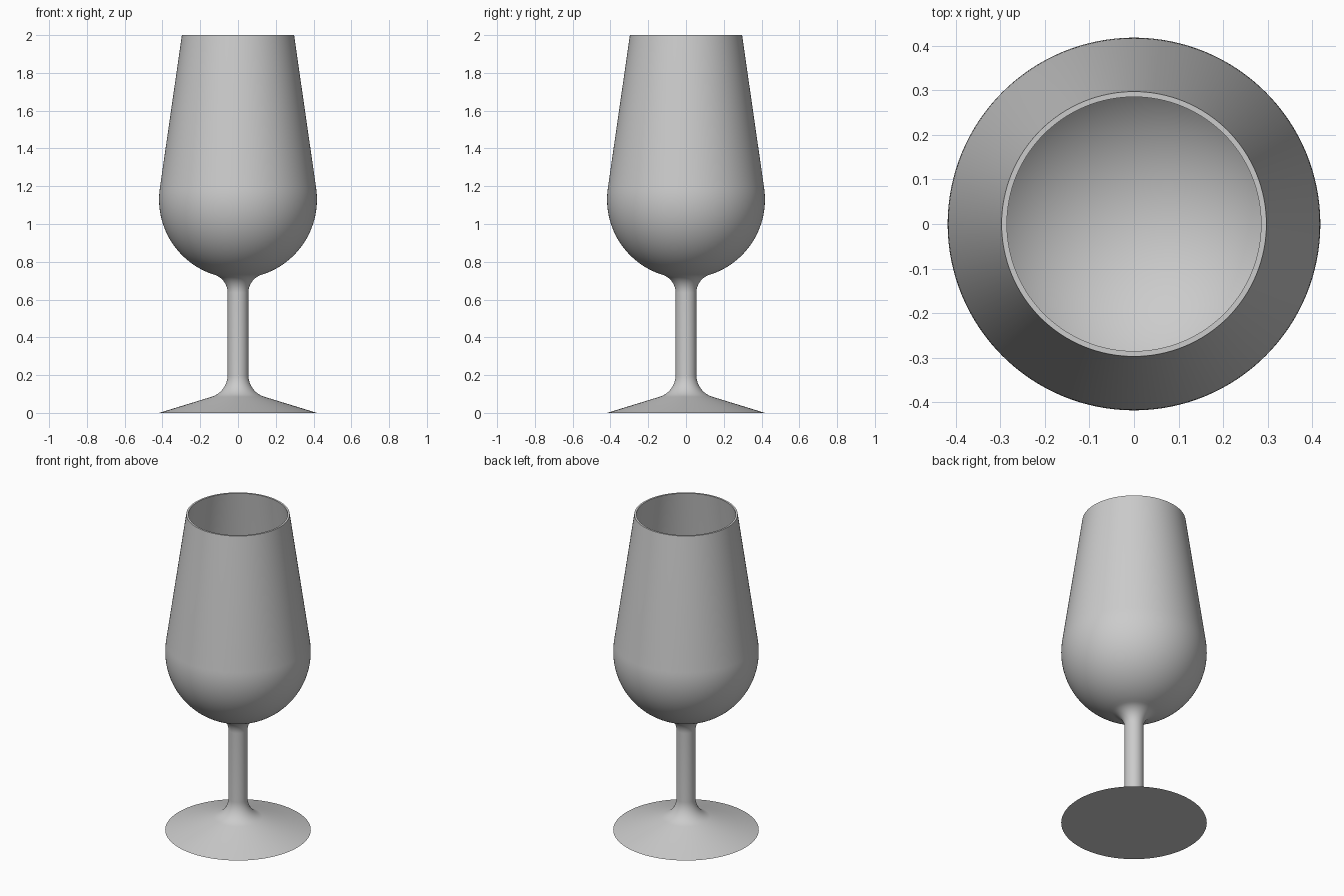
import bpy, bmesh
from math import sin, cos, radians, pi

if "Cube" in bpy.data.objects:
    bpy.data.objects.remove(bpy.data.objects["Cube"])

SEGMENTS = 128
STEM_R, BOWL_R, BOWL_Z, RIM_R, WALL = 0.055, 0.418, 1.13, 0.297, 0.012


def arc(cr, cz, radius, start, end, steps):
    """Points (r, z) along a circular arc, angles in degrees."""
    angles = [radians(start + (end - start) * i / steps) for i in range(steps + 1)]
    return [(cr + radius * cos(a), cz + radius * sin(a)) for a in angles]


def lathe(name, profile):
    """Spin an (r, z) profile around the z axis into a smooth object."""
    bm = bmesh.new()
    verts = [bm.verts.new((max(r, 0), 0, z)) for r, z in profile]
    edges = [bm.edges.new(pair) for pair in zip(verts, verts[1:])]
    bmesh.ops.spin(bm, geom=verts + edges, cent=(0, 0, 0), axis=(0, 0, 1),
                   angle=2 * pi, steps=SEGMENTS)
    bmesh.ops.remove_doubles(bm, verts=bm.verts, dist=0.0002)
    bmesh.ops.recalc_face_normals(bm, faces=bm.faces)
    mesh = bpy.data.meshes.new(name)
    bm.to_mesh(mesh)
    bm.free()
    obj = bpy.data.objects.new(name, mesh)
    bpy.context.collection.objects.link(obj)
    bpy.context.view_layer.objects.active = obj
    obj.select_set(True)
    bpy.ops.object.shade_smooth_by_angle(angle=radians(35))
    return obj


# Foot: flat underside and sloping cone, ending at a sharp edge
profile = [(0, 0), (BOWL_R, 0)]
# Lower fillet into the stem, then upper fillet into the bowl
profile += arc(STEM_R + 0.12, 0.2, 0.12, 253, 180, 12)
profile += arc(STEM_R + 0.10, 0.636, 0.10, 180, 107.4, 12)
# Outside of the bowl: round below, straight taper up to the rim
profile += arc(0, BOWL_Z, BOWL_R, -72.6, 8.2, 28)[1:]
profile += [(RIM_R, 2.0), (RIM_R - WALL, 2.0)]
# Inside of the bowl
profile += arc(0, BOWL_Z, BOWL_R - WALL, 8.2, -90, 34)

lathe("wine_glass", profile)
